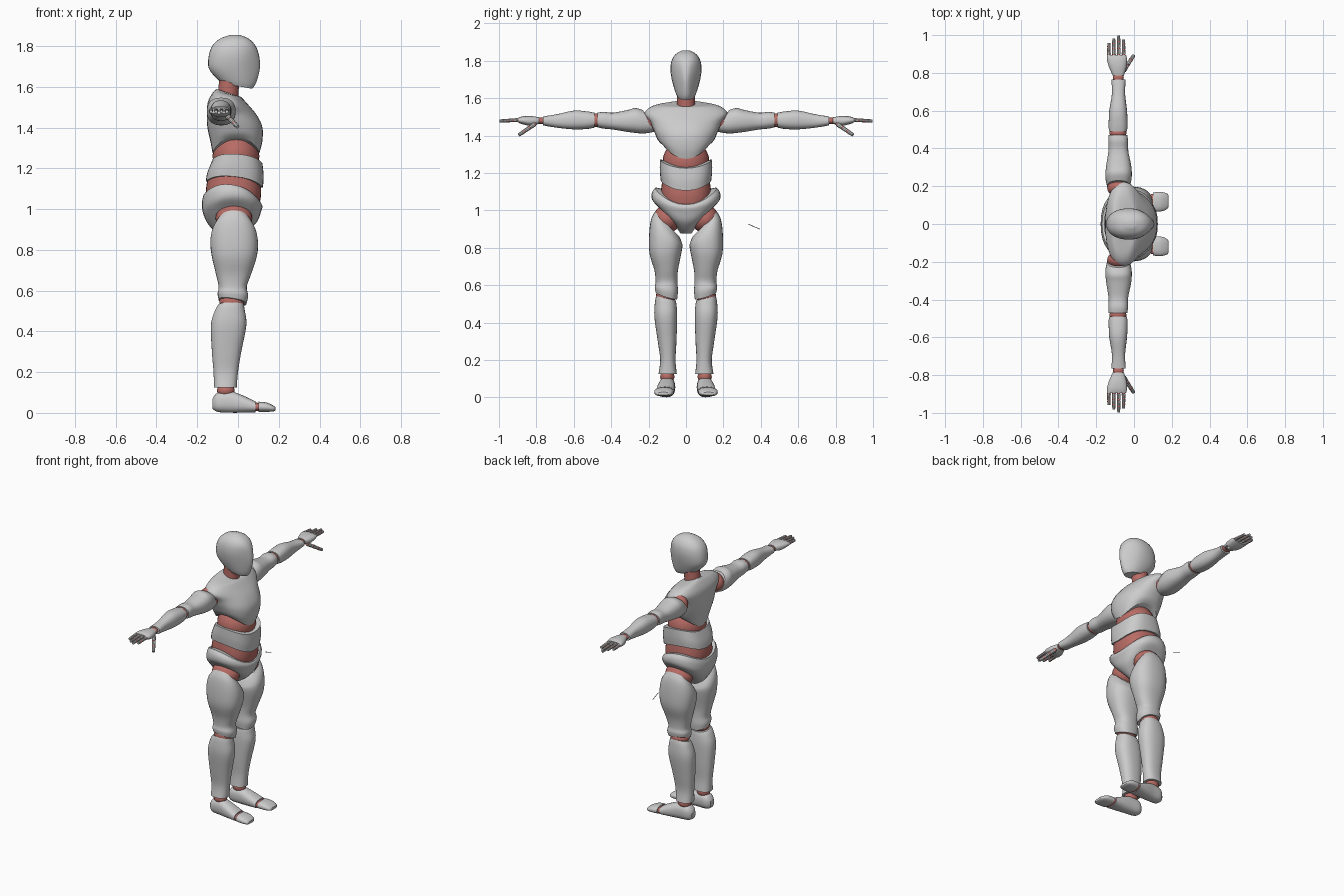
import bpy
import bmesh
from math import sin, cos, pi
from mathutils import Vector, Matrix

default_cube = bpy.data.objects.get("Cube")
if default_cube:
    bpy.data.objects.remove(default_cube, do_unlink=True)


def make_material(name, rgb):
    mat = bpy.data.materials.new(name)
    mat.use_nodes = True
    mat.diffuse_color = (*rgb, 1)
    mat.node_tree.nodes["Principled BSDF"].inputs["Base Color"].default_value = (*rgb, 1)
    return mat


GREY = make_material("shell grey", (0.6, 0.6, 0.6))
RED = make_material("joint red", (0.48, 0.15, 0.13))
AXES = {"x": (1, 2, 0), "y": (0, 2, 1), "z": (0, 1, 2)}


def finish(name, bm, mat, angle=0.6):
    bmesh.ops.recalc_face_normals(bm, faces=bm.faces)
    mesh = bpy.data.meshes.new(name)
    bm.to_mesh(mesh)
    bm.free()
    mesh.materials.append(mat)
    obj = bpy.data.objects.new(name, mesh)
    bpy.context.collection.objects.link(obj)
    bpy.ops.object.select_all(action="DESELECT")
    obj.select_set(True)
    bpy.context.view_layer.objects.active = obj
    bpy.ops.object.shade_smooth_by_angle(angle=angle)
    return obj


def spline(rows, steps=4):
    """Smooth curve through the section rows."""
    out = []
    for i in range(len(rows) - 1):
        a, b, c, d = (rows[min(max(i + k, 0), len(rows) - 1)] for k in (-1, 0, 1, 2))
        for s in range(steps):
            t = s / steps
            out.append([q + 0.5 * t * (r - p + t * (2 * p - 5 * q + 4 * r - w
                        + t * (3 * (q - r) + w - p))) for p, q, r, w in zip(a, b, c, d)])
    return out + [rows[-1]]


def loft(name, sections, axis="z", side=1, mat=GREY, power=2.4, count=32):
    """Section: position, centre a, centre b, radius a, radius b,
    tilt along a, tilt along b, arch along b, pinch towards +a."""
    rows = [list(s) + [0] * (9 - len(s)) for s in sections]
    bm = bmesh.new()
    rings = []
    ia, ib, ip = AXES[axis]
    for pos, ca, cb, ra, rb, ta, tb, arch, pinch in spline(rows):
        ring = []
        for k in range(count):
            angle = 2 * pi * k / count
            u, v = (abs(f) ** (2 / power) * (1 if f > 0 else -1)
                    for f in (cos(angle), sin(angle)))
            front = max(u, 0)
            co = [0, 0, 0]
            co[ia] = ca + ra * u
            co[ib] = cb + rb * v * (1 - pinch * front * front)
            co[ip] = pos + ta * u + tb * v + arch * v * v
            co[1] *= side
            ring.append(bm.verts.new(co))
        rings.append(ring)
    for low, high in zip(rings, rings[1:]):
        for k in range(count):
            n = (k + 1) % count
            bm.faces.new((low[k], low[n], high[n], high[k]))
    for ring in (rings[0], rings[-1]):
        hub = bm.verts.new(sum((v.co for v in ring), Vector()) / count)
        for k in range(count):
            bm.faces.new((ring[k], ring[(k + 1) % count], hub))
    return finish(name, bm, mat)


def ball(name, centre, radii, side=1, mat=RED):
    bm = bmesh.new()
    place = Matrix.Translation((centre[0], centre[1] * side, centre[2]))
    bmesh.ops.create_uvsphere(bm, u_segments=24, v_segments=14, radius=1,
                              matrix=place @ Matrix.Diagonal((*radii, 1)))
    return finish(name, bm, mat, pi)


def bone(name, start, end, radius, side=1, mat=GREY):
    p, q = (Vector((c[0], c[1] * side, c[2])) for c in (start, end))
    turn = (q - p).to_track_quat("Z", "Y").to_matrix().to_4x4()
    bm = bmesh.new()
    bmesh.ops.create_cone(bm, cap_ends=True, segments=10, radius1=radius,
                          radius2=radius * 0.85, depth=(q - p).length,
                          matrix=Matrix.Translation((p + q) / 2) @ turn)
    return finish(name, bm, mat)


def digit(name, start, end, radius, side):
    """Three shell segments with red joints between them."""
    p, q = Vector(start), Vector(end)
    for k in range(3):
        a, b = p.lerp(q, k / 3 + 0.04), p.lerp(q, (k + 1) / 3 - 0.03)
        bone(f"{name}_segment_{k + 1}", a, b, radius * (1 - 0.08 * k), side)
        ball(f"{name}_joint_{k + 1}", p.lerp(q, k / 3), [radius * 0.8] * 3, side)


# Head and neck
loft("head", [
    (1.603, 0, 0, .07, .043, -.012, 0, 0, .2),
    (1.63, -.007, 0, .096, .056, -.01, 0, 0, .35),
    (1.69, -.018, 0, .125, .074, 0, 0, 0, .5),
    (1.75, -.02, 0, .124, .083, 0, 0, 0, .4),
    (1.80, -.02, 0, .107, .077, 0, 0, 0, .15),
    (1.835, -.018, 0, .073, .055),
    (1.855, -.015, 0, .025, .02)], power=2.3)
loft("neck", [(1.52, -.05, 0, .05, .05), (1.58, -.047, 0, .05, .048),
              (1.66, -.04, 0, .05, .048)], mat=RED, power=2)

# Torso shells
loft("chest", [
    (1.275, -.01, 0, .115, .125, 0, 0, .075),
    (1.33, -.008, 0, .127, .15, 0, 0, .045, .1),
    (1.40, -.015, 0, .135, .17, 0, 0, .02, .2),
    (1.46, -.03, 0, .123, .19, 0, 0, .01, .3),
    (1.52, -.05, 0, .098, .222, -.005, 0, 0, .3),
    (1.56, -.055, 0, .07, .17, -.01, 0, 0, .2),
    (1.572, -.052, 0, .055, .06, -.018)], power=2.5)
ball("upper_abdomen", (-.01, 0, 1.26), (.115, .125, .12))
loft("waist_shell", [
    (1.12, -.018, 0, .14, .135, -.015, 0, .04),
    (1.17, -.012, 0, .138, .14, -.01, 0, .04),
    (1.235, -.002, 0, .122, .14, -.01, 0, .035)], power=2.6)
loft("lower_abdomen", [
    (1.0, -.02, 0, .12, .12), (1.08, -.022, 0, .136, .135),
    (1.17, -.02, 0, .125, .125)], mat=RED)
loft("pelvis", [
    (.877, -.035, 0, .055, .03),
    (.90, -.035, 0, .09, .075, 0, 0, .04),
    (.94, -.03, 0, .125, .14, 0, 0, .07),
    (.99, -.03, 0, .144, .18, 0, 0, .065),
    (1.025, -.028, 0, .148, .182, -.012, 0, .07),
    (1.05, -.028, 0, .141, .165, -.02, 0, .07)], power=2.3)

for label, side in (("left", 1), ("right", -1)):
    # Legs
    ball(f"{label}_hip", (-.02, .1, .955), (.09, .075, .075), side)
    loft(f"{label}_thigh", [
        (.925, -.02, .1, .08, .066, 0, .068),
        (.89, -.02, .105, .106, .082, 0, .06),
        (.84, -.019, .108, .117, .089, 0, .03),
        (.77, -.018, .11, .111, .085),
        (.68, -.022, .106, .086, .063),
        (.62, -.026, .104, .069, .058),
        (.58, -.025, .105, .075, .062, -.005, .01),
        (.545, -.027, .105, .068, .058, -.01, .018)], side=side)
    ball(f"{label}_knee", (-.03, .106, .545), (.062, .054, .045), side)
    loft(f"{label}_shin", [
        (.53, -.034, .107, .062, .052, 0, .012),
        (.50, -.04, .108, .074, .058, 0, .01),
        (.43, -.046, .108, .087, .061),
        (.3, -.056, .101, .072, .05),
        (.2, -.06, .097, .06, .041),
        (.125, -.062, .098, .056, .049)], side=side)
    ball(f"{label}_ankle", (-.06, .1, .11), (.043, .038, .035), side)
    loft(f"{label}_foot", [
        (-.125, .098, .045, .02, .025),
        (-.1, .099, .052, .04, .047),
        (-.04, .102, .054, .044, .053),
        (.02, .107, .044, .048, .043),
        (.085, .112, .03, .05, .027)], "x", side)
    loft(f"{label}_toe_joint", [(.07, .112, .03, .044, .021),
                                (.11, .115, .029, .044, .02)], "x", side, RED)
    loft(f"{label}_toes", [
        (.1, .116, .03, .051, .025), (.14, .118, .028, .052, .023),
        (.172, .12, .022, .043, .015), (.183, .121, .02, .03, .008)], "x", side)

    # Arms
    ball(f"{label}_shoulder", (-.08, .19, 1.48), (.062, .045, .062), side)
    loft(f"{label}_upper_arm", [
        (.2, -.082, 1.478, .06, .058, 0, .03),
        (.25, -.082, 1.479, .07, .068, 0, .02),
        (.31, -.081, 1.478, .066, .059),
        (.39, -.083, 1.477, .052, .045),
        (.44, -.084, 1.482, .052, .045),
        (.472, -.085, 1.483, .05, .039)], "y", side)
    ball(f"{label}_elbow", (-.085, .481, 1.482), (.045, .028, .037), side)
    loft(f"{label}_forearm", [
        (.49, -.085, 1.482, .048, .04),
        (.53, -.084, 1.482, .05, .047),
        (.6, -.084, 1.483, .047, .05),
        (.69, -.082, 1.478, .035, .036),
        (.765, -.082, 1.478, .038, .024)], "y", side)
    ball(f"{label}_wrist", (-.083, .775, 1.479), (.029, .025, .018), side)
    loft(f"{label}_palm", [
        (.787, -.083, 1.48, .03, .018),
        (.83, -.086, 1.478, .046, .026),
        (.87, -.09, 1.481, .053, .022),
        (.895, -.093, 1.482, .051, .014)], "y", side)
    for k, (finger, tip) in enumerate((("index", .98), ("middle", 1.0),
                                       ("ring", .985), ("little", .96))):
        x = -.055 - k * .026
        digit(f"{label}_{finger}_finger", (x, .895, 1.483), (x, tip, 1.478), .011, side)
    digit(f"{label}_thumb", (-.055, .81, 1.46), (0, .895, 1.402), .013, side)

# Loose sliver beside the hip
bone("loose_sliver", (-.03, .335, .925), (-.03, .395, .9), .002)
